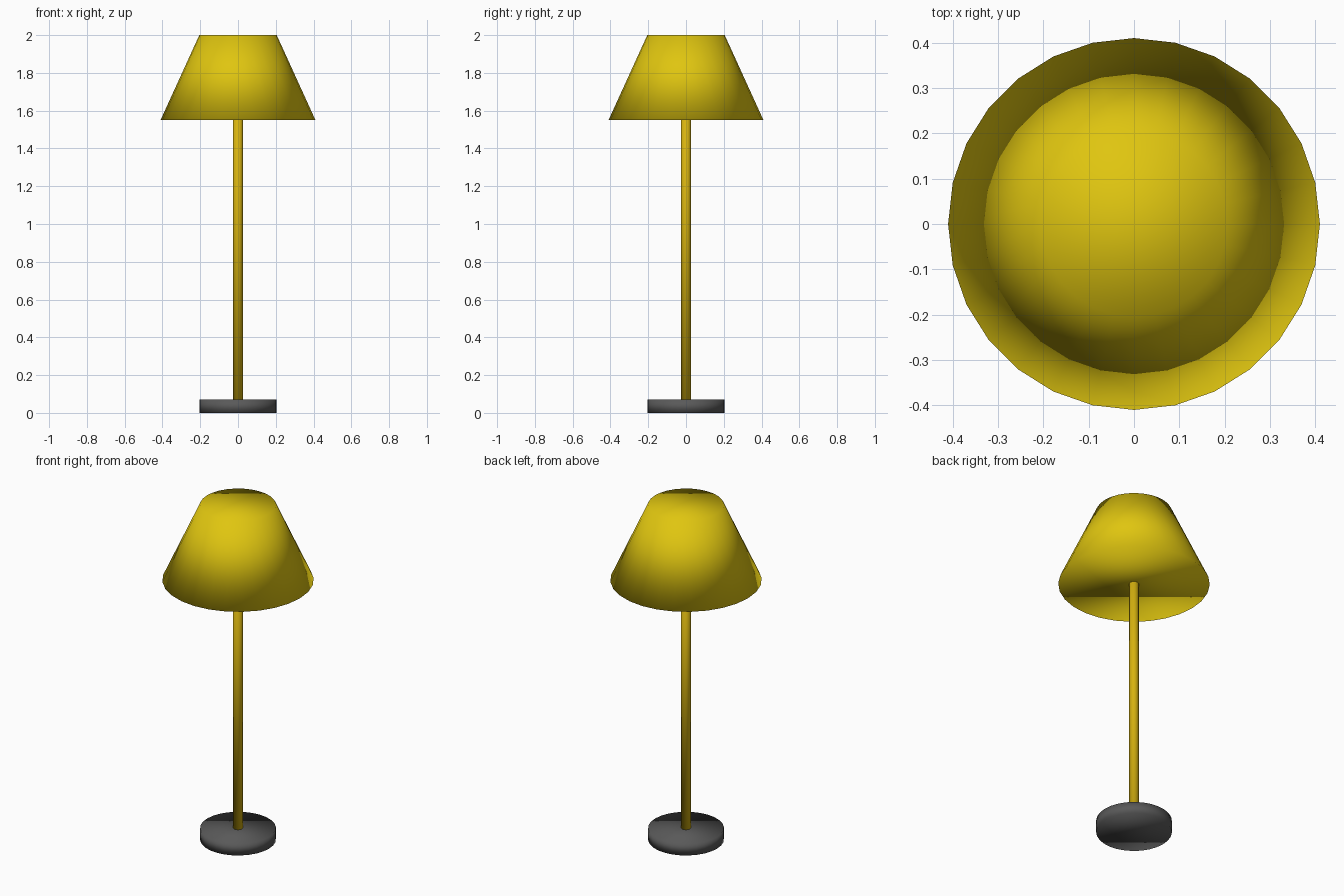
import bpy

cube = bpy.data.objects.get("Cube")
if cube:
    bpy.data.objects.remove(cube, do_unlink=True)


def make_material(name, rgb):
    mat = bpy.data.materials.new(name)
    mat.use_nodes = True
    color = (*rgb, 1.0)
    mat.diffuse_color = color
    mat.node_tree.nodes["Principled BSDF"].inputs["Base Color"].default_value = color
    return mat


def make_frustum(name, bottom_radius, top_radius, bottom, top, mat, sides=28):
    """Closed, fully smooth-shaded round solid standing on the z axis."""
    bpy.ops.mesh.primitive_cone_add(
        vertices=sides, radius1=bottom_radius, radius2=top_radius,
        depth=top - bottom, location=(0, 0, (bottom + top) / 2),
        end_fill_type='NGON')
    obj = bpy.context.object
    obj.name = name
    obj.data.materials.append(mat)
    bpy.ops.object.shade_smooth()
    return obj


yellow = make_material("shade yellow", (0.74, 0.56, 0.005))
gold = make_material("pole gold", (0.68, 0.45, 0.005))
gray = make_material("base dark gray", (0.1, 0.1, 0.1))

# Round foot, slim pole and solid tapered shade
make_frustum("base", 0.205, 0.205, 0.0, 0.07, gray)
make_frustum("pole", 0.026, 0.026, 0.002, 1.998, gold)
make_frustum("lamp_shade", 0.41, 0.205, 1.55, 2.0, yellow)
